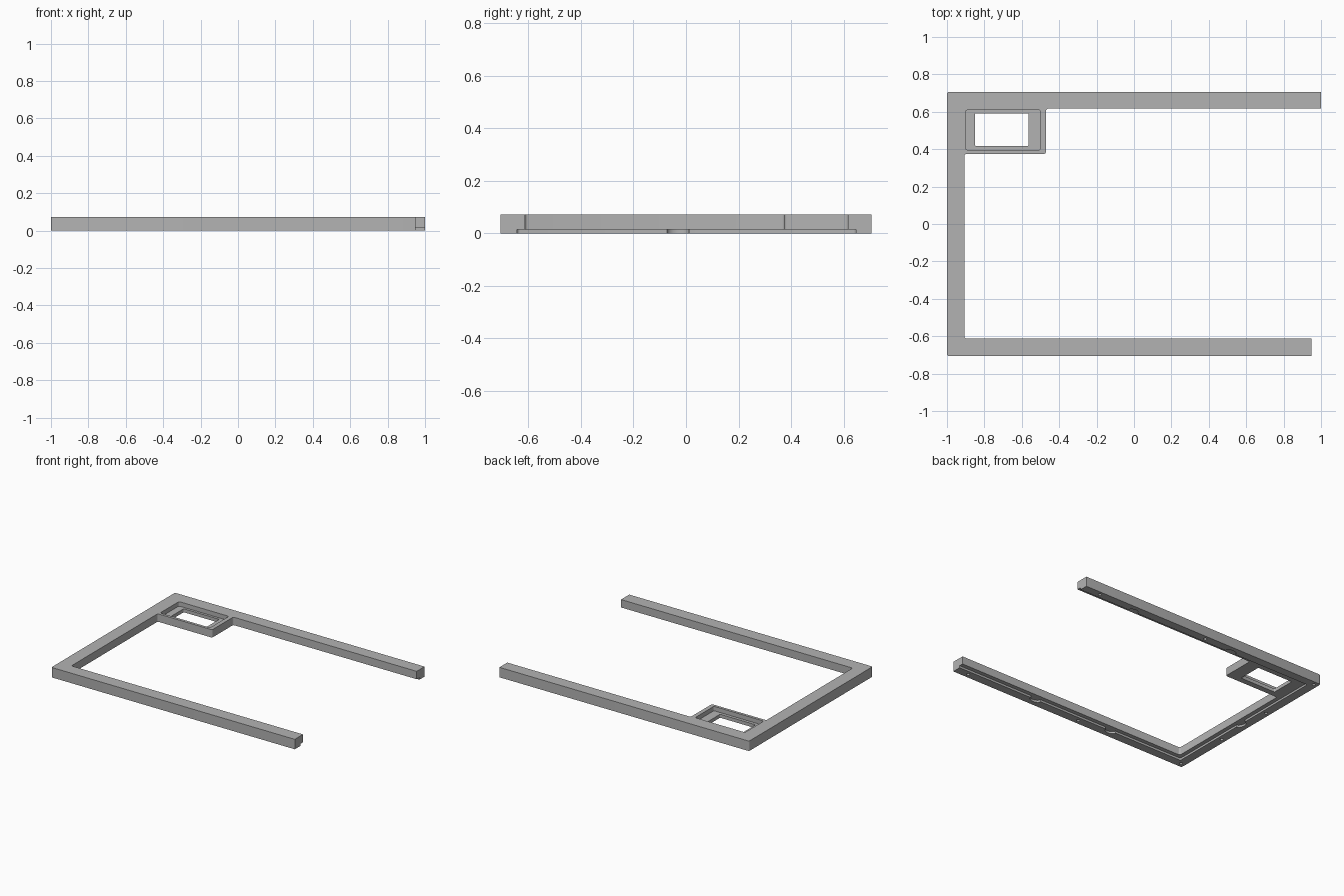
import bpy, bmesh

HEIGHT, LIP = 0.072, 0.015

if "Cube" in bpy.data.objects:
    bpy.data.objects.remove(bpy.data.objects["Cube"])

grey = bpy.data.materials.new("warm_free_grey")
grey.use_nodes = True
grey.diffuse_color = (0.45, 0.45, 0.45, 1)
grey.node_tree.nodes["Principled BSDF"].inputs["Base Color"].default_value = grey.diffuse_color


def prism(name, outline, z0, z1, radius=0.0, sharp_x=None):
    """Extrude an outline upward and round its upright edges."""
    bm = bmesh.new()
    face = bm.faces.new([bm.verts.new((x, y, z0)) for x, y in outline])
    top = bmesh.ops.extrude_face_region(bm, geom=[face])["geom"]
    bmesh.ops.translate(bm, vec=(0, 0, z1 - z0),
                        verts=[g for g in top if isinstance(g, bmesh.types.BMVert)])
    bmesh.ops.recalc_face_normals(bm, faces=bm.faces)
    if radius:
        upright = [e for e in bm.edges
                   if abs(e.verts[0].co.z - e.verts[1].co.z) > 0.001
                   and (sharp_x is None or e.verts[0].co.x < sharp_x)]
        bmesh.ops.bevel(bm, geom=upright, offset=radius, segments=4,
                        profile=0.5, affect='EDGES')
    mesh = bpy.data.meshes.new(name)
    bm.to_mesh(mesh)
    bm.free()
    obj = bpy.data.objects.new(name, mesh)
    bpy.context.collection.objects.link(obj)
    mesh.materials.append(grey)
    return obj


def box(name, x0, x1, y0, y1, z0, z1, radius=0.0, sharp_x=None):
    return prism(name, [(x0, y0), (x1, y0), (x1, y1), (x0, y1)], z0, z1, radius, sharp_x)


def disc(name, x, y, radius, top, squash=(1, 1)):
    bpy.ops.mesh.primitive_cylinder_add(vertices=24, radius=radius, depth=top + 0.02,
                                        location=(x, y, (top - 0.02) / 2))
    obj = bpy.context.object
    obj.name = name
    obj.scale = (*squash, 1)
    obj.data.materials.append(grey)
    return obj


def cut(target, cutter):
    cutter.hide_render = True
    mod = target.modifiers.new(cutter.name, 'BOOLEAN')
    mod.operation, mod.solver, mod.object = 'DIFFERENCE', 'EXACT', cutter
    bpy.context.view_layer.objects.active = target
    bpy.ops.object.modifier_apply(modifier=mod.name)
    bpy.data.objects.remove(cutter)


# Three-sided frame with a tab in the back corner
frame = prism("frame", [
    (-1, -0.707), (0.95, -0.707), (0.95, -0.613), (-0.906, -0.613),
    (-0.906, 0.375), (-0.47, 0.375), (-0.47, 0.617), (1, 0.617),
    (1, 0.707), (-1, 0.707)], 0, HEIGHT, 0.012, 0.9)

# Recessed window in the tab
cut(frame, box("window_recess", -0.9, -0.5, 0.395, 0.61, 0.04, 0.2, 0.012))
cut(frame, box("window_opening", -0.85, -0.565, 0.417, 0.592, -0.1, 0.2, 0.006))

# Rebate under the inner edge
cut(frame, box("rebate", -0.936, 1.2, -0.643, 0.647, -0.1, LIP, 0.012, 0.9))

# Rounded notches widening the rebate
for x, y, squash in [(0.3, -0.643, (1, 0.7)), (-0.34, -0.643, (1, 0.7)),
                     (0.55, 0.647, (1, 0.7)), (-0.28, 0.647, (1, 0.7)),
                     (-0.936, -0.03, (0.7, 1))]:
    cut(frame, disc("notch", x, y, 0.042, LIP, squash))

# Screw holes underneath
for x, y in [(0.85, -0.675), (-0.09, -0.675), (-0.968, -0.675), (-0.968, -0.26),
             (-0.968, 0.19), (-0.968, 0.675), (-0.04, 0.677), (0.86, 0.677)]:
    cut(frame, disc("screw_hole", x, y, 0.011, 0.05))

# Smooth the rounded corners only
bpy.ops.object.select_all(action='DESELECT')
frame.select_set(True)
bpy.context.view_layer.objects.active = frame
bpy.ops.object.shade_smooth_by_angle()
